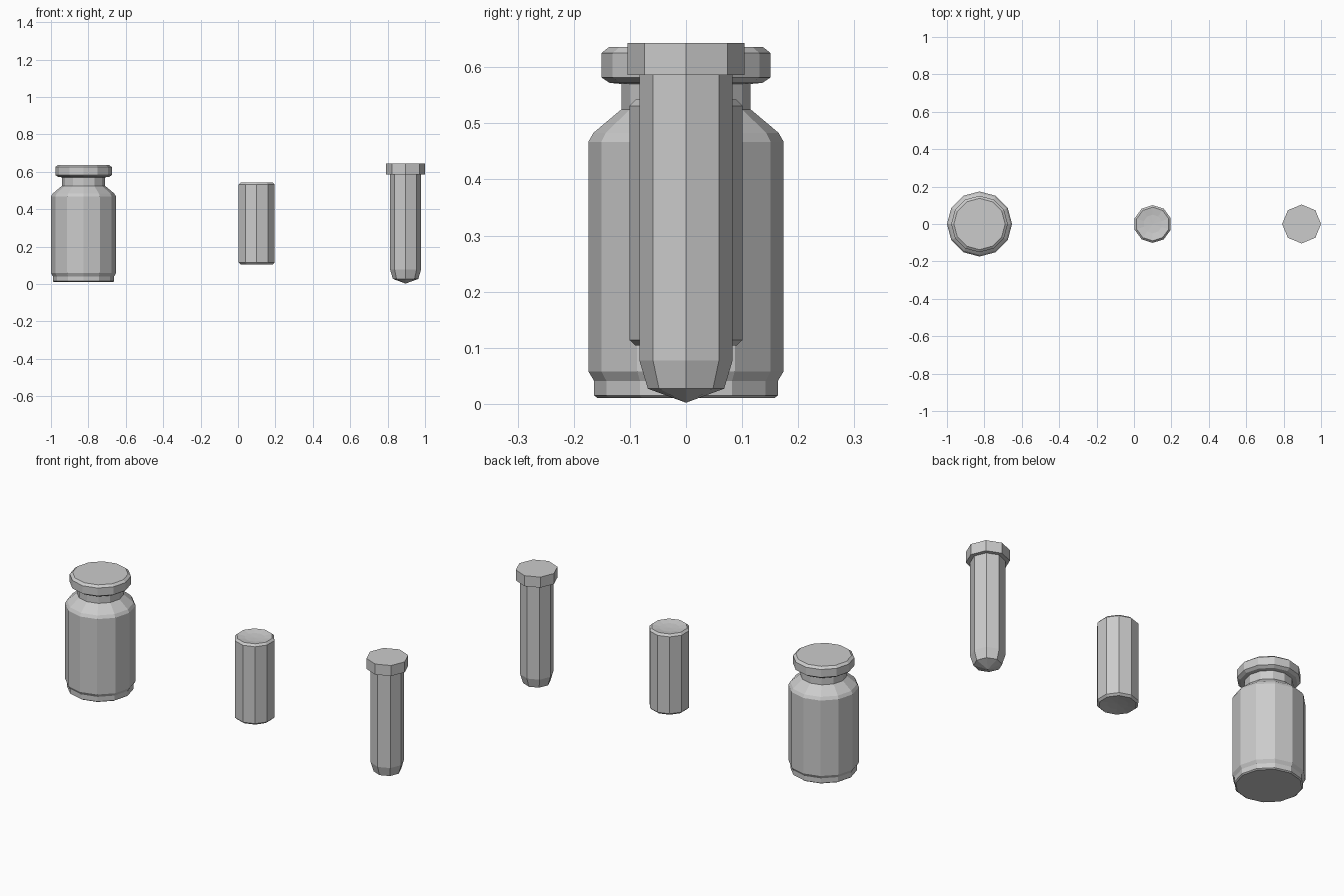
import bpy
import bmesh
from math import cos, sin, tau

default_cube = bpy.data.objects.get("Cube")
if default_cube:
    bpy.data.objects.remove(default_cube, do_unlink=True)

grey = bpy.data.materials.new("plain_grey")
grey.use_nodes = True
colour = (0.6, 0.6, 0.6, 1)
grey.diffuse_color = colour
grey.node_tree.nodes["Principled BSDF"].inputs["Base Color"].default_value = colour


def lathe(name, x, sides, profile):
    """Turn a (radius, height) profile, bottom to top; radius 0 makes a tip."""
    bm = bmesh.new()
    rings = []
    for r, z in profile:
        if r == 0:
            rings.append([bm.verts.new((0, 0, z))] * sides)
        else:
            # the first corner lies on the +y axis
            rings.append([bm.verts.new((r * sin(tau * i / sides), r * cos(tau * i / sides), z))
                          for i in range(sides)])
    for low, high in zip(rings, rings[1:]):
        for i in range(sides):
            j = (i + 1) % sides
            corners = list(dict.fromkeys((low[i], high[i], high[j], low[j])))
            bm.faces.new(corners)
    bm.normal_update()
    mesh = bpy.data.meshes.new(name)
    bm.to_mesh(mesh)
    bm.free()
    mesh.materials.append(grey)
    obj = bpy.data.objects.new(name, mesh)
    obj.location.x = x
    bpy.context.collection.objects.link(obj)
    return obj


# Jar: stepped foot, straight wall, sloped shoulder, neck
JAR_X = -0.826
lathe("jar_body", JAR_X, 12, [
    (0, 0.01), (0.157, 0.01), (0.164, 0.015), (0.164, 0.041),
    (0.174, 0.058), (0.174, 0.467), (0.165, 0.483),
    (0.115, 0.525), (0.115, 0.57)])

# Lid with bevelled rims, joined to the neck
lathe("jar_lid", JAR_X, 12, [
    (0.115, 0.57), (0.136, 0.572), (0.151, 0.582), (0.151, 0.625),
    (0.137, 0.636), (0, 0.636)])

# Canister with bevelled rims and dished ends
lathe("canister", 0.1, 10, [
    (0, 0.112), (0.05, 0.109), (0.09, 0.104), (0.101, 0.114),
    (0.101, 0.531), (0.09, 0.542), (0.05, 0.536), (0, 0.534)])

# Plug: pointed shaft with a wide flat head
PLUG_X = 0.896
lathe("plug_shaft", PLUG_X, 8, [
    (0, 0.002), (0.068, 0.027), (0.083, 0.077), (0.083, 0.586)])
lathe("plug_head", PLUG_X, 8, [
    (0.083, 0.586), (0.104, 0.586), (0.104, 0.643), (0, 0.643)])
